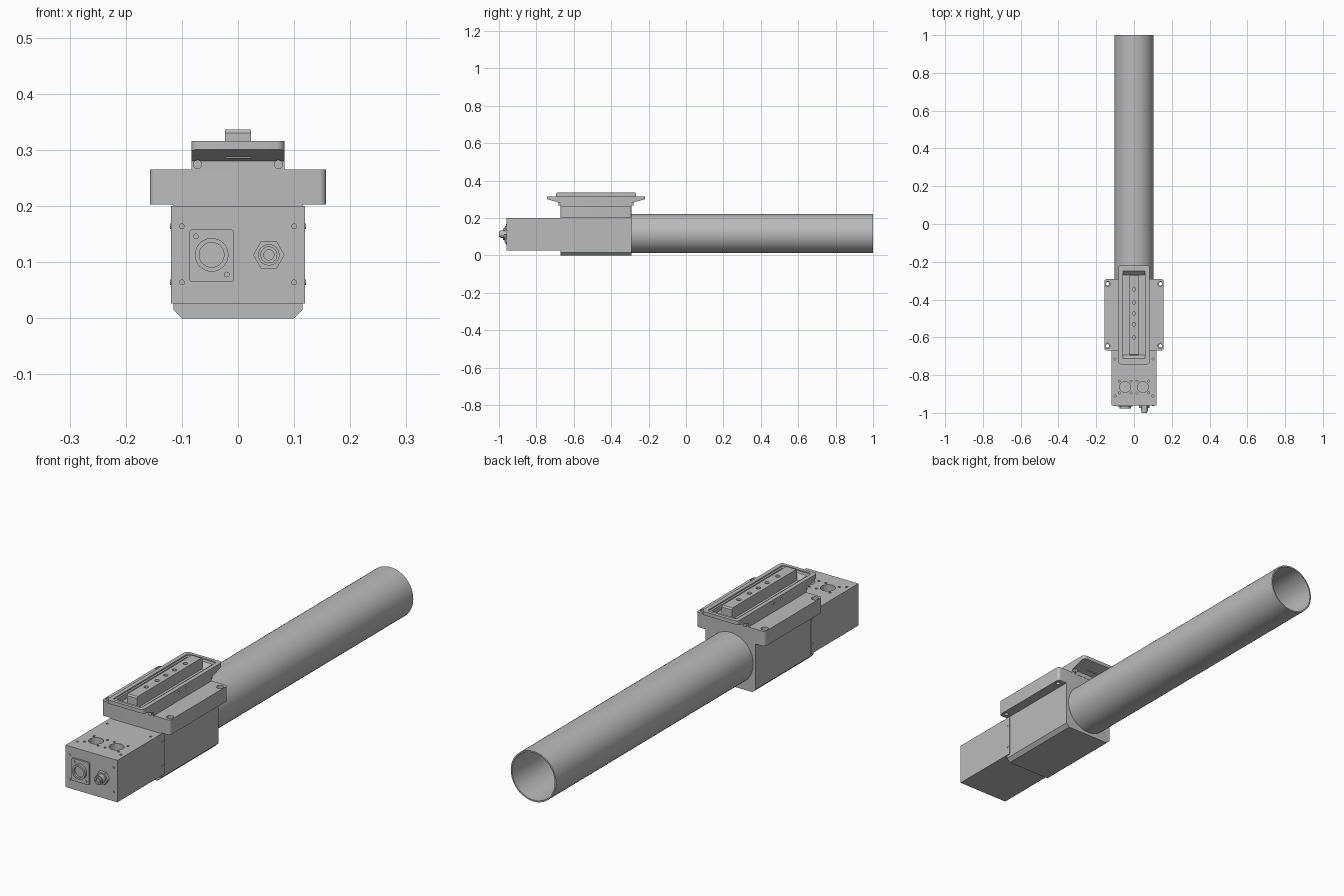
import bpy, bmesh, math
from mathutils import Matrix, Vector

cube = bpy.data.objects.get("Cube")
if cube:
    bpy.data.objects.remove(cube, do_unlink=True)

grey = bpy.data.materials.new("brushed grey")
grey.use_nodes = True
grey.diffuse_color = (0.5, 0.5, 0.5, 1)
grey.node_tree.nodes["Principled BSDF"].inputs["Base Color"].default_value = (0.5, 0.5, 0.5, 1)


def finish(name, bm):
    bmesh.ops.recalc_face_normals(bm, faces=bm.faces)
    mesh = bpy.data.meshes.new(name)
    bm.to_mesh(mesh)
    bm.free()
    mesh.materials.append(grey)
    ob = bpy.data.objects.new(name, mesh)
    bpy.context.collection.objects.link(ob)
    return ob


def select(ob):
    bpy.ops.object.select_all(action='DESELECT')
    ob.select_set(True)
    bpy.context.view_layer.objects.active = ob


def smooth(ob):
    select(ob)
    bpy.ops.object.shade_smooth_by_angle(angle=math.radians(30))


def prism(name, outline, place, a, b):
    """Extrude a flat outline between a and b; place maps (u, v, depth) to xyz."""
    bm = bmesh.new()
    low = [bm.verts.new(place(u, v, a)) for u, v in outline]
    high = [bm.verts.new(place(u, v, b)) for u, v in outline]
    bm.faces.new(low)
    bm.faces.new(high)
    n = len(outline)
    for i in range(n):
        j = (i + 1) % n
        bm.faces.new((low[i], low[j], high[j], high[i]))
    return finish(name, bm)


along_x = lambda u, v, d: (d, u, v)
along_y = lambda u, v, d: (u, d, v)
along_z = lambda u, v, d: (u, v, d)


def rounded(u0, u1, v0, v1, r, steps=6):
    """Rounded rectangle outline."""
    pts = []
    corners = [(u1 - r, v1 - r), (u0 + r, v1 - r), (u0 + r, v0 + r), (u1 - r, v0 + r)]
    for k, (u, v) in enumerate(corners):
        for i in range(steps + 1):
            t = math.pi / 2 * (k + i / steps)
            pts.append((u + r * math.cos(t), v + r * math.sin(t)))
    return pts


def circle(u, v, r, n=24):
    return [(u + r * math.cos(math.tau * i / n), v + r * math.sin(math.tau * i / n))
            for i in range(n)]


def cut(ob, cutter):
    select(ob)
    mod = ob.modifiers.new("cut", 'BOOLEAN')
    mod.operation = 'DIFFERENCE'
    mod.solver = 'EXACT'
    mod.object = cutter
    bpy.ops.object.modifier_apply(modifier=mod.name)
    bpy.data.objects.remove(cutter, do_unlink=True)


def drill(ob, place, spots, r, a, b):
    for u, v in spots:
        cut(ob, prism("drill", circle(u, v, r, 16), place, a, b))


BACK, JOIN, FRONT = -0.292, -0.67, -0.96

# Hollow tube
tube = prism("tube", circle(0, 0.117, 0.104, 64), along_y, BACK - 0.02, 1)
cut(tube, prism("bore", circle(0, 0.117, 0.098, 64), along_y, BACK - 0.01, 1.1))
smooth(tube)

# Main body with chamfered underside
half = [(0.1, 0), (0.115, 0.015), (0.115, 0.204)]
body = prism("main_body", half + [(-x, z) for x, z in reversed(half)], along_y, JOIN, BACK)

# Control box with fan openings and screw holes
box = prism("control_box", [(-0.119, 0.026), (0.119, 0.026), (0.119, 0.2), (-0.119, 0.2)],
            along_y, FRONT, JOIN + 0.02)
for fan_x in (-0.047, 0.047):
    drill(box, along_z, [(fan_x, -0.863)], 0.029, 0.17, 0.25)
    drill(box, along_z, [(fan_x + sx * 0.031, -0.863 + sy * 0.031)
                         for sx in (-1, 1) for sy in (-1, 1)], 0.005, 0.19, 0.25)
drill(box, along_z, [(s * 0.1, y) for s in (-1, 1) for y in (-0.91, -0.715)], 0.005, 0.19, 0.25)
for s in (-1, 1):
    for z in (0.064, 0.164):
        smooth(prism("face_screw", circle(s * 0.1, z, 0.005, 16), along_y, FRONT - 0.003, FRONT))
        smooth(prism("side_screw", circle(JOIN + 0.008, z, 0.005, 16), along_x,
                     s * 0.117, s * 0.121))

# Mounting flange with corner holes
flange = prism("mounting_flange", rounded(-0.157, 0.157, JOIN, BACK, 0.012), along_z, 0.203, 0.265)
holes = [(sx * 0.14, y) for sx in (-1, 1) for y in (JOIN + 0.025, BACK - 0.025)]
drill(flange, along_z, holes, 0.009, 0.19, 0.3)
drill(flange, along_z, holes, 0.014, 0.252, 0.3)
smooth(flange)

# Carriage with upswept ends and a tray cut into its top
MID = (BACK + JOIN) / 2


def both_ends(pts):
    return [(MID + d, z) for d, z in pts] + [(MID - d, z) for d, z in reversed(pts)]


carriage = prism("carriage", both_ends([(0.19, 0.262), (0.19, 0.28), (0.262, 0.301), (0.262, 0.316)]),
                 along_x, -0.083, 0.083)
bm = bmesh.new()
bm.from_mesh(carriage.data)
corners = [e for e in bm.edges if abs(e.verts[0].co.z - e.verts[1].co.z) > 0.01
           and all(abs(v.co.y - MID) > 0.25 for v in e.verts)]
bmesh.ops.bevel(bm, geom=corners, offset=0.014, segments=4, affect='EDGES', profile=0.5)
bm.to_mesh(carriage.data)
bm.free()
cut(carriage, prism("rim_step", rounded(-0.066, 0.066, MID - 0.248, MID + 0.248, 0.012),
                    along_z, 0.311, 0.4))
cut(carriage, prism("tray", both_ends([(0.212, 0.29), (0.25, 0.33)]), along_x, -0.058, 0.058))
for s in (-1, 1):
    drill(carriage, along_x, [(MID - 0.025, 0.3), (MID + 0.022, 0.3)], 0.005, s * 0.076, s * 0.1)
smooth(carriage)

# Centre rail standing in the tray
rail = prism("centre_rail", both_ends([(0.214, 0.285), (0.214, 0.33), (0.209, 0.336)]),
             along_x, -0.023, 0.023)
drill(rail, along_z, [(0, MID + d) for d in (-0.12, -0.05, 0.007, 0.065, 0.135)], 0.009, 0.322, 0.4)

# Carriage end screws
for s in (-1, 1):
    for end in (-1, 1):
        y = MID + end * 0.19
        smooth(prism("carriage_screw", circle(s * 0.072, 0.274, 0.008), along_y, y, y + end * 0.01))

# Square power socket
prism("socket_plate", rounded(-0.087, -0.007, 0.065, 0.158, 0.005), along_y, FRONT - 0.007, FRONT)
socket = prism("socket_ring", circle(-0.047, 0.113, 0.03, 32), along_y, FRONT - 0.018, FRONT)
cut(socket, prism("socket_bore", circle(-0.047, 0.113, 0.022, 32), along_y, -1.1, FRONT - 0.009))
smooth(socket)
for x, z in ((-0.075, 0.146), (-0.02, 0.078)):
    smooth(prism("socket_screw", circle(x, z, 0.005, 16), along_y, FRONT - 0.01, FRONT))

# Hexagonal cable connector
prism("connector_nut", circle(0.055, 0.113, 0.028, 6), along_y, FRONT - 0.014, FRONT)
plug = prism("connector_barrel", circle(0.055, 0.113, 0.019), along_y, FRONT - 0.032, FRONT)
tip = prism("connector_tip", circle(0.055, 0.113, 0.015), along_y, -1, FRONT)
cut(tip, prism("tip_bore", circle(0.055, 0.113, 0.009), along_y, -1.1, FRONT - 0.02))
smooth(plug)
smooth(tip)
